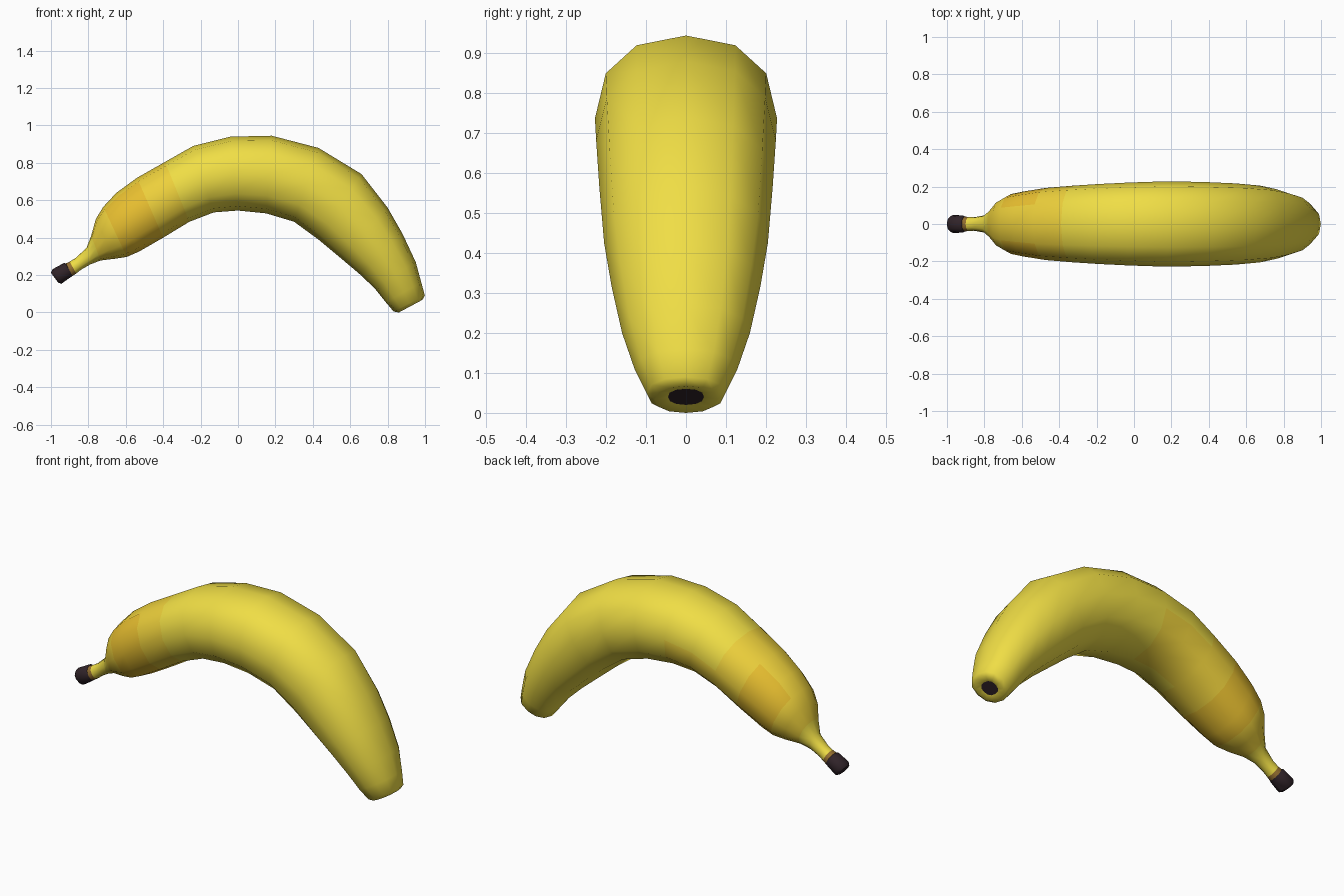
import bpy, bmesh, math
from mathutils import Vector

if "Cube" in bpy.data.objects:
    bpy.data.objects.remove(bpy.data.objects["Cube"])

SIDES = 12


def material(name, rgb):
    m = bpy.data.materials.new(name)
    m.diffuse_color = (*rgb, 1)
    m.use_nodes = True
    m.node_tree.nodes["Principled BSDF"].inputs["Base Color"].default_value = m.diffuse_color
    return m


YELLOW = material("yellow_skin", (0.87, 0.73, 0.06))
GOLD = material("golden_skin", (0.86, 0.64, 0.045))
AMBER = material("amber_skin", (0.82, 0.53, 0.03))
BROWN = material("brown_stem", (0.30, 0.16, 0.03))
DARK = material("dark_tip", (0.03, 0.017, 0.022))


def loft(name, sections, mats, pick=lambda band, side: 0, caps=(False, False)):
    """Skin rounded rings, each given as outer x, z, inner x, z, half width."""
    bm = bmesh.new()
    rings = []
    for ox, oz, ix, iz, hw in sections:
        outer, inner = Vector((ox, 0, oz)), Vector((ix, 0, iz))
        mid, half = (outer + inner) / 2, (outer - inner) / 2
        ring = []
        for k in range(SIDES):
            a = 2 * math.pi * k / SIDES
            c, s = math.cos(a), math.sin(a)
            # slightly squared ellipse
            c, s = (math.copysign(abs(v) ** 0.88, v) for v in (c, s))
            ring.append(bm.verts.new(mid + half * c + Vector((0, hw * s, 0))))
        rings.append(ring)
    for band, (a, b) in enumerate(zip(rings, rings[1:])):
        for k in range(SIDES):
            n = (k + 1) % SIDES
            f = bm.faces.new((a[k], a[n], b[n], b[k]))
            f.material_index = pick(band, k)
    if caps[0]:
        bm.faces.new(rings[0][::-1])
    if caps[1]:
        bm.faces.new(rings[-1])
    bmesh.ops.recalc_face_normals(bm, faces=bm.faces)
    # an open skin needs its outward side checked on the outer curve
    bm.normal_update()
    mid_band = len(sections) // 2
    probe = rings[mid_band][0]
    centre = sum((v.co for v in rings[mid_band]), Vector()) / SIDES
    if probe.normal.dot(probe.co - centre) < 0 and not all(caps):
        bmesh.ops.reverse_faces(bm, faces=bm.faces)
    mesh = bpy.data.meshes.new(name)
    bm.to_mesh(mesh)
    bm.free()
    for m in mats:
        mesh.materials.append(m)
    ob = bpy.data.objects.new(name, mesh)
    bpy.context.collection.objects.link(ob)
    bpy.ops.object.select_all(action='DESELECT')
    ob.select_set(True)
    bpy.context.view_layer.objects.active = ob
    bpy.ops.object.shade_smooth_by_angle(angle=math.radians(55))
    return ob


# Peel: stem neck, curved body, blunt end
body = [
    (-0.925, 0.260, -0.885, 0.195, 0.040),
    (-0.900, 0.272, -0.865, 0.208, 0.037),
    (-0.870, 0.290, -0.840, 0.228, 0.036),
    (-0.810, 0.345, -0.790, 0.257, 0.046),
    (-0.785, 0.410, -0.735, 0.278, 0.080),
    (-0.760, 0.500, -0.660, 0.287, 0.130),
    (-0.720, 0.565, -0.595, 0.297, 0.160),
    (-0.650, 0.640, -0.530, 0.325, 0.174),
    (-0.540, 0.720, -0.400, 0.400, 0.193),
    (-0.390, 0.805, -0.260, 0.485, 0.205),
    (-0.240, 0.890, -0.130, 0.535, 0.214),
    (-0.040, 0.940, 0.000, 0.545, 0.222),
    (0.180, 0.945, 0.150, 0.530, 0.228),
    (0.430, 0.880, 0.300, 0.485, 0.225),
    (0.660, 0.740, 0.430, 0.390, 0.217),
    (0.800, 0.560, 0.550, 0.290, 0.205),
    (0.880, 0.420, 0.645, 0.210, 0.186),
    (0.950, 0.270, 0.730, 0.130, 0.160),
    (0.980, 0.160, 0.790, 0.055, 0.128),
    (0.999, 0.090, 0.832, 0.005, 0.098),
    (0.985, 0.067, 0.860, 0.000, 0.078),
    (0.955, 0.060, 0.885, 0.020, 0.045),
]


def skin_patch(band, side):
    if band == 0:
        return 3
    if band in (6, 7):
        return 2 if side not in (0, SIDES - 1) else 1
    if band in (4, 5, 8):
        return 1
    if band in (9, 10) and side in (3, 4, 5):
        return 1
    return 0


loft("peel", body, [YELLOW, GOLD, AMBER, BROWN], skin_patch)

# Dark knob on the stem
loft("stem_cap", [
    (-1.000, 0.212, -0.962, 0.160, 0.036),
    (-0.990, 0.232, -0.945, 0.153, 0.048),
    (-0.930, 0.265, -0.900, 0.185, 0.046),
    (-0.920, 0.262, -0.882, 0.197, 0.039),
], [DARK], caps=(True, True))

# Dark, slightly sunken spot at the blunt end
loft("blossom_end", [
    (0.956, 0.060, 0.884, 0.020, 0.046),
    (0.947, 0.068, 0.882, 0.033, 0.038),
], [DARK], caps=(True, True))
